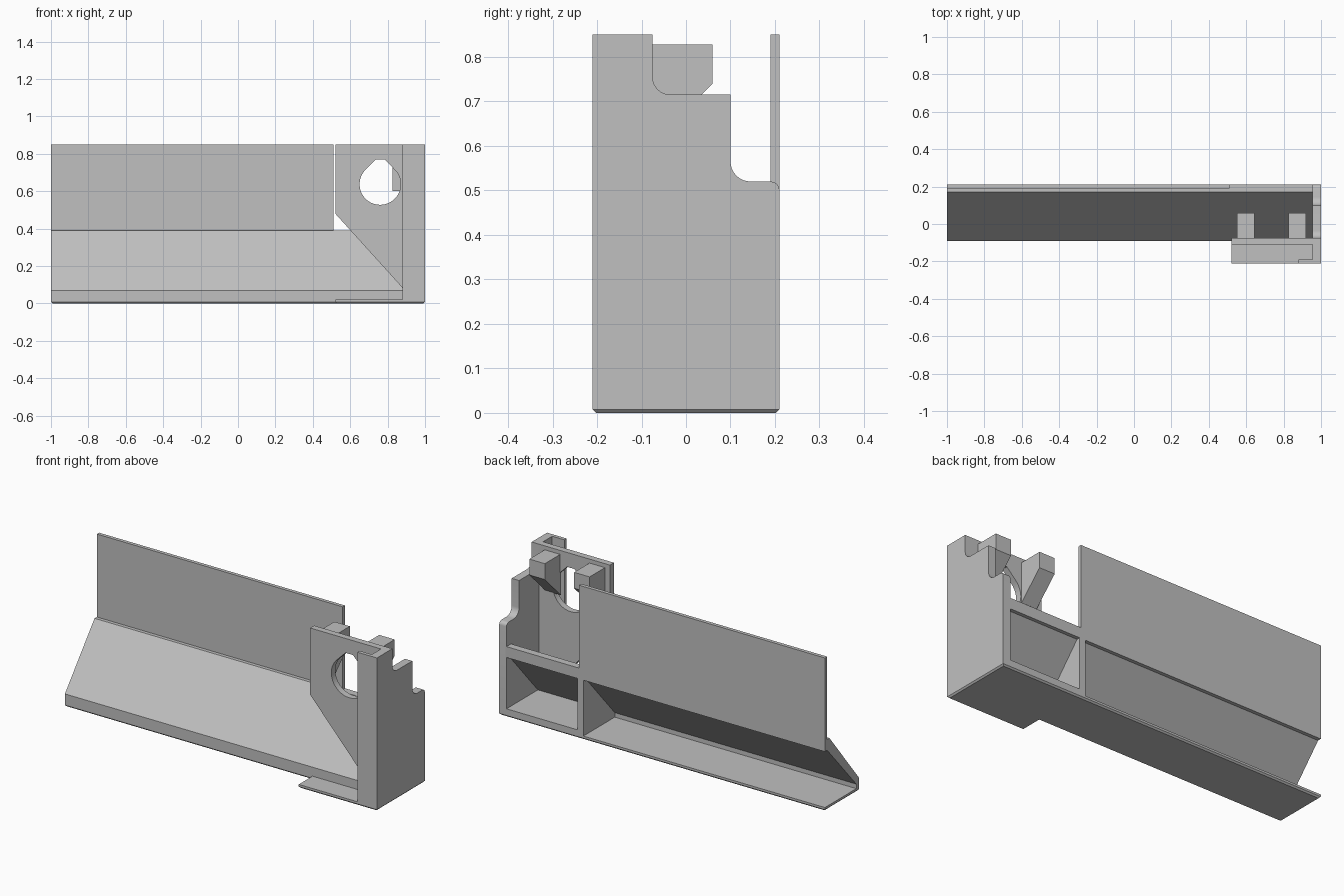
import bpy, bmesh, math

if "Cube" in bpy.data.objects:
    bpy.data.objects.remove(bpy.data.objects["Cube"])

grey = bpy.data.materials.new("light_grey")
grey.diffuse_color = (0.53, 0.53, 0.53, 1)
grey.use_nodes = True
grey.node_tree.nodes["Principled BSDF"].inputs["Base Color"].default_value = grey.diffuse_color


def add(name, bm):
    bmesh.ops.recalc_face_normals(bm, faces=bm.faces)
    me = bpy.data.meshes.new(name)
    bm.to_mesh(me)
    bm.free()
    me.materials.append(grey)
    ob = bpy.data.objects.new(name, me)
    bpy.context.collection.objects.link(ob)
    return ob


def prism(name, axis, pts, a, b, pts_a=None):
    """Extrude a closed profile from a to b; pts_a may differ for a chamfer."""
    place = {"x": lambda p, d: (d, p[0], p[1]),
             "y": lambda p, d: (p[0], d, p[1]),
             "z": lambda p, d: (p[0], p[1], d)}[axis]
    bm = bmesh.new()
    lo = [bm.verts.new(place(p, a)) for p in (pts_a or pts)]
    hi = [bm.verts.new(place(p, b)) for p in pts]
    bm.faces.new(lo)
    bm.faces.new(hi)
    n = len(pts)
    for i in range(n):
        j = (i + 1) % n
        bm.faces.new((lo[i], lo[j], hi[j], hi[i]))
    return add(name, bm)


def box(name, x0, x1, y0, y1, z0, z1):
    return prism(name, "z", [(x0, y0), (x1, y0), (x1, y1), (x0, y1)], z0, z1)


def arc(cx, cy, r, a0, a1, n=8):
    return [(cx + r * math.cos(math.radians(a0 + (a1 - a0) * i / n)),
             cy + r * math.sin(math.radians(a0 + (a1 - a0) * i / n)))
            for i in range(n + 1)]


# base plate with a chamfered bottom edge
def footprint(c):
    return [(-1 + c, -0.09 + c), (0.52 + c, -0.09 + c), (0.52 + c, -0.21 + c),
            (1 - c, -0.21 + c), (1 - c, 0.21 - c), (-1 + c, 0.21 - c)]


prism("base_chamfer", "z", footprint(0), 0, 0.008, footprint(0.008))
prism("base_plate", "z", footprint(0), 0.008, 0.02)

# sloped shell, open at the back and the far end
outer = [(0.21, 0.39), (0.17, 0.39), (-0.09, 0.07), (-0.09, 0.01)]
prism("sloped_shell", "x",
      outer + [(-0.065, 0.01), (-0.065, 0.045), (0.19, 0.33), (0.21, 0.33)], -1, 0.96)
prism("divider_rib", "x", outer + [(0.21, 0.01)], 0.483, 0.518)
box("cell_floor", 0.51, 0.96, -0.07, 0.21, 0.01, 0.045)

# upright back panel
box("back_panel", -1, 0.51, 0.19, 0.21, 0.35, 0.85)

# end wall with stepped, filleted outline
wall = ([(-0.21, 0.008), (-0.21, 0.85), (-0.075, 0.85)]
        + arc(-0.035, 0.755, 0.04, 180, 270)
        + [(0.10, 0.715)]
        + arc(0.145, 0.565, 0.045, 180, 270)
        + arc(0.19, 0.50, 0.02, 90, 0, 5)
        + [(0.21, 0.008)])
prism("end_wall", "x", wall, 0.955, 1)
box("front_flange", 0.88, 1, -0.21, -0.19, 0.008, 0.85)

# bracket plate with a teardrop hole
plate = prism("bracket_plate", "y",
              [(0.52, 0.85), (0.52, 0.48), (0.955, 0.0), (0.97, 0.02), (0.97, 0.85)],
              -0.11, -0.075)
hole = prism("hole_cutter", "y",
             arc(0.76, 0.637, 0.11, 135, 405, 40) + [(0.783, 0.77), (0.737, 0.77)], -0.3, 0.1)
mod = plate.modifiers.new("hole", "BOOLEAN")
mod.object = hole
mod.operation = "DIFFERENCE"
mod.solver = "EXACT"
bpy.context.view_layer.objects.active = plate
plate.select_set(True)
bpy.ops.object.modifier_apply(modifier="hole")
bpy.data.objects.remove(hole)

# pair of support arms behind the plate
for side, x0 in (("left", 0.55), ("right", 0.825)):
    prism(side + "_arm", "x",
          [(-0.08, 0.828), (0.06, 0.828), (0.06, 0.74), (-0.08, 0.60)], x0, x0 + 0.095)

# smooth only the rounded edges
for ob in bpy.data.objects:
    ob.select_set(True)
bpy.ops.object.shade_smooth_by_angle(angle=math.radians(25))
